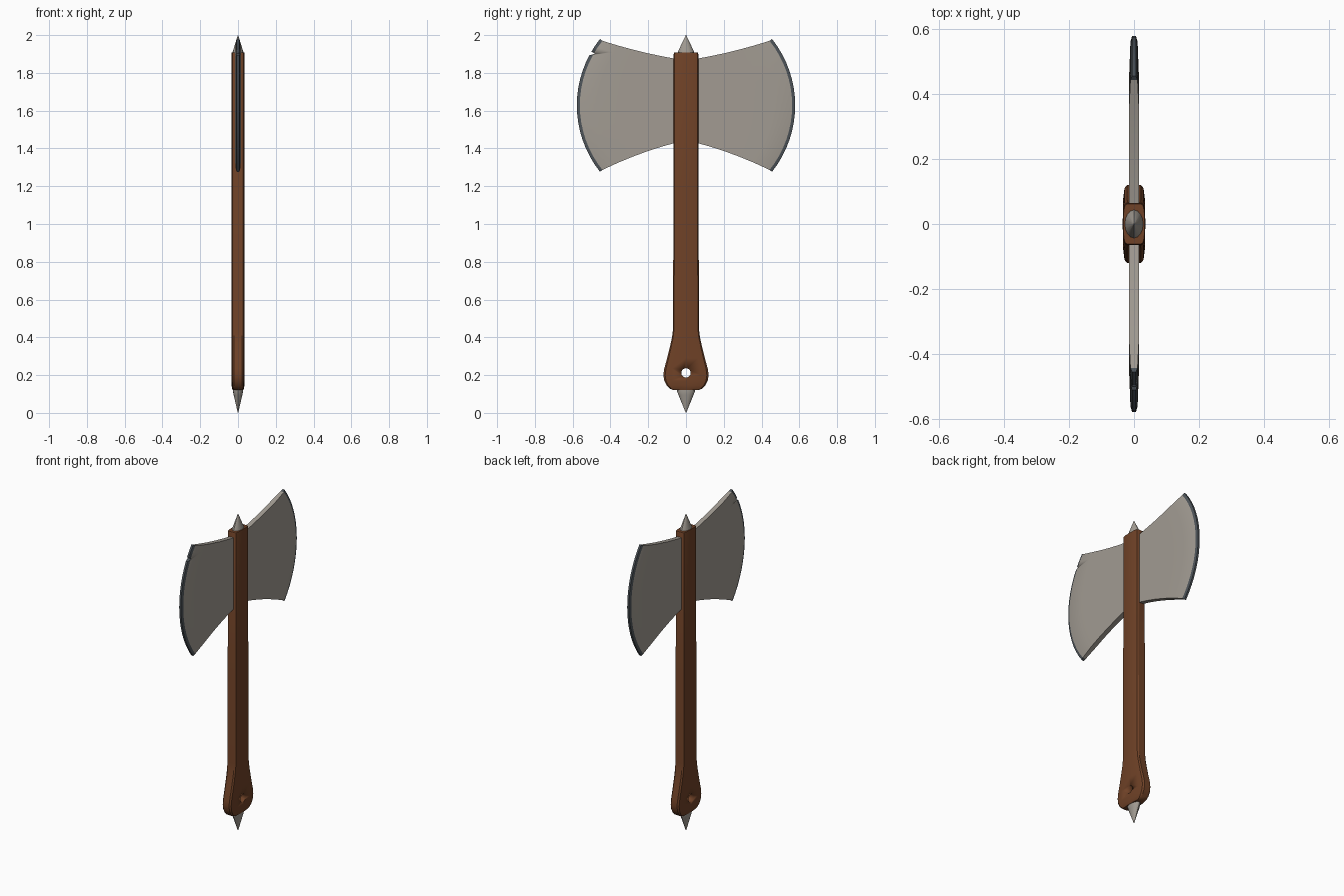
import bpy, bmesh, math

if "Cube" in bpy.data.objects:
    bpy.data.objects.remove(bpy.data.objects["Cube"])


def material(name, rgb):
    m = bpy.data.materials.new(name)
    m.diffuse_color = (*rgb, 1)
    m.use_nodes = True
    m.node_tree.nodes["Principled BSDF"].inputs["Base Color"].default_value = m.diffuse_color
    return m


WOOD = material("brown wood", (0.16, 0.054, 0.02))
STEEL = material("grey steel", (0.36, 0.33, 0.29))
EDGE = material("dark edge steel", (0.075, 0.088, 0.1))


def finish(name, bm, mats, angle=30):
    bmesh.ops.recalc_face_normals(bm, faces=bm.faces)
    me = bpy.data.meshes.new(name)
    bm.to_mesh(me)
    bm.free()
    for m in mats:
        me.materials.append(m)
    ob = bpy.data.objects.new(name, me)
    bpy.context.collection.objects.link(ob)
    activate(ob)
    bpy.ops.object.shade_smooth_by_angle(angle=math.radians(angle))
    return ob


def activate(ob):
    bpy.ops.object.select_all(action='DESELECT')
    ob.select_set(True)
    bpy.context.view_layer.objects.active = ob


def loft(name, section, rings, mat):
    """Stack scaled copies of a section; rings are (z, half x, half y)."""
    bm = bmesh.new()
    rows = [[bm.verts.new((x * rx, y * ry, z)) for x, y in section] for z, rx, ry in rings]
    n = len(section)
    for a, b in zip(rows, rows[1:]):
        for i in range(n):
            bm.faces.new((a[i], a[(i + 1) % n], b[(i + 1) % n], b[i]))
    bm.faces.new(rows[0])
    bm.faces.new(rows[-1])
    return finish(name, bm, [mat])


def cut(ob, cutter):
    cutter.hide_render = True
    activate(ob)
    mod = ob.modifiers.new("cut", 'BOOLEAN')
    mod.operation = 'DIFFERENCE'
    mod.solver = 'EXACT'
    mod.object = cutter
    bpy.ops.object.modifier_apply(modifier=mod.name)
    bpy.data.objects.remove(cutter)


def prism(name, yz, half, mat):
    """Extrude a y-z outline along x."""
    bm = bmesh.new()
    a, b = [[bm.verts.new((x, y, z)) for y, z in yz] for x in (-half, half)]
    for i in range(len(yz)):
        j = (i + 1) % len(yz)
        bm.faces.new((a[i], a[j], b[j], b[i]))
    bm.faces.new(a)
    bm.faces.new(b)
    return finish(name, bm, [mat])


circle = [(math.cos(i * math.tau / 16), math.sin(i * math.tau / 16)) for i in range(16)]

# Handle: rounded rectangular section with a flared grip end
q = [(1, 0), (.95, .65), (.84, .92), (.6, 1)]
section = (q + [(-x, y) for x, y in reversed(q)] + [(-x, -y) for x, y in q[1:]]
           + [(x, -y) for x, y in reversed(q[1:])])
profile = [(.12, .028, .065), (.128, .031, .085), (.145, .034, .102), (.17, .035, .115),
           (.2, .035, .12), (.235, .035, .115), (.29, .035, .1), (.35, .035, .085),
           (.4, .035, .074), (.45, .035, .068), (1.17, .035, .067), (1.18, .035, .065),
           (1.9, .035, .065), (1.908, .033, .062)]
handle = loft("handle", section, profile, WOOD)

# Hanging hole through the grip
hole = prism("hole_cutter", [(.025 * c, .212 + .025 * s) for c, s in circle], .1, WOOD)
cut(handle, hole)

# Spikes on both ends
loft("bottom_spike", circle, [(.14, .026, .048), (.115, .027, .048), (.095, .023, .04),
                              (0, .001, .001)], STEEL)
loft("top_spike", circle, [(1.89, .029, .045), (1.912, .028, .043), (2, .001, .001)], STEEL)


# Blades: grid from the root to the curved edge, dark strip in the last column
def blade(name, side):
    bm = bmesh.new()
    rows, steps = 16, [0, .2, .4, .6, .8, 1]
    sides = []
    for sx in (-1, 1):
        grid = []
        for r in range(rows + 1):
            v = r / rows * 2 - 1
            a = math.radians(38.5) * v
            yr, zr = .04, 1.653 + .219 * v
            ya, za = .013 + .549 * math.cos(a), 1.628 + .549 * math.sin(a)
            line = []
            for s in steps:
                t = .015 if s < .9 else .011
                line.append((t, yr + (ya - yr) * s, zr + (za - zr) * (.68 * s + .32 * s * s)))
            line.append((.006, .013 + .565 * math.cos(a), 1.628 + .565 * math.sin(a)))
            grid.append([bm.verts.new((sx * x, side * y, z)) for x, y, z in line])
        sides.append(grid)
        for g, h in zip(grid, grid[1:]):
            for i in range(len(steps)):
                f = bm.faces.new((g[i], g[i + 1], h[i + 1], h[i]))
                f.material_index = int(i == len(steps) - 1)
    left, right = sides
    last = len(steps)
    for r in range(rows):                       # root and cutting edge
        for c in (0, last):
            f = bm.faces.new((left[r][c], left[r + 1][c], right[r + 1][c], right[r][c]))
            f.material_index = int(c == last)
    for c in range(last):                       # top and bottom rims
        for r in (0, rows):
            f = bm.faces.new((left[r][c], left[r][c + 1], right[r][c + 1], right[r][c]))
            f.material_index = int(c == last - 1)
    return finish(name, bm, [STEEL, EDGE], 20)


blade("right_blade", 1)
chipped = blade("left_blade", -1)

# Small chip in one cutting edge
cut(chipped, prism("chip_cutter", [(-.482, 1.902), (-.54, 1.935), (-.54, 1.884)], .1, EDGE))
